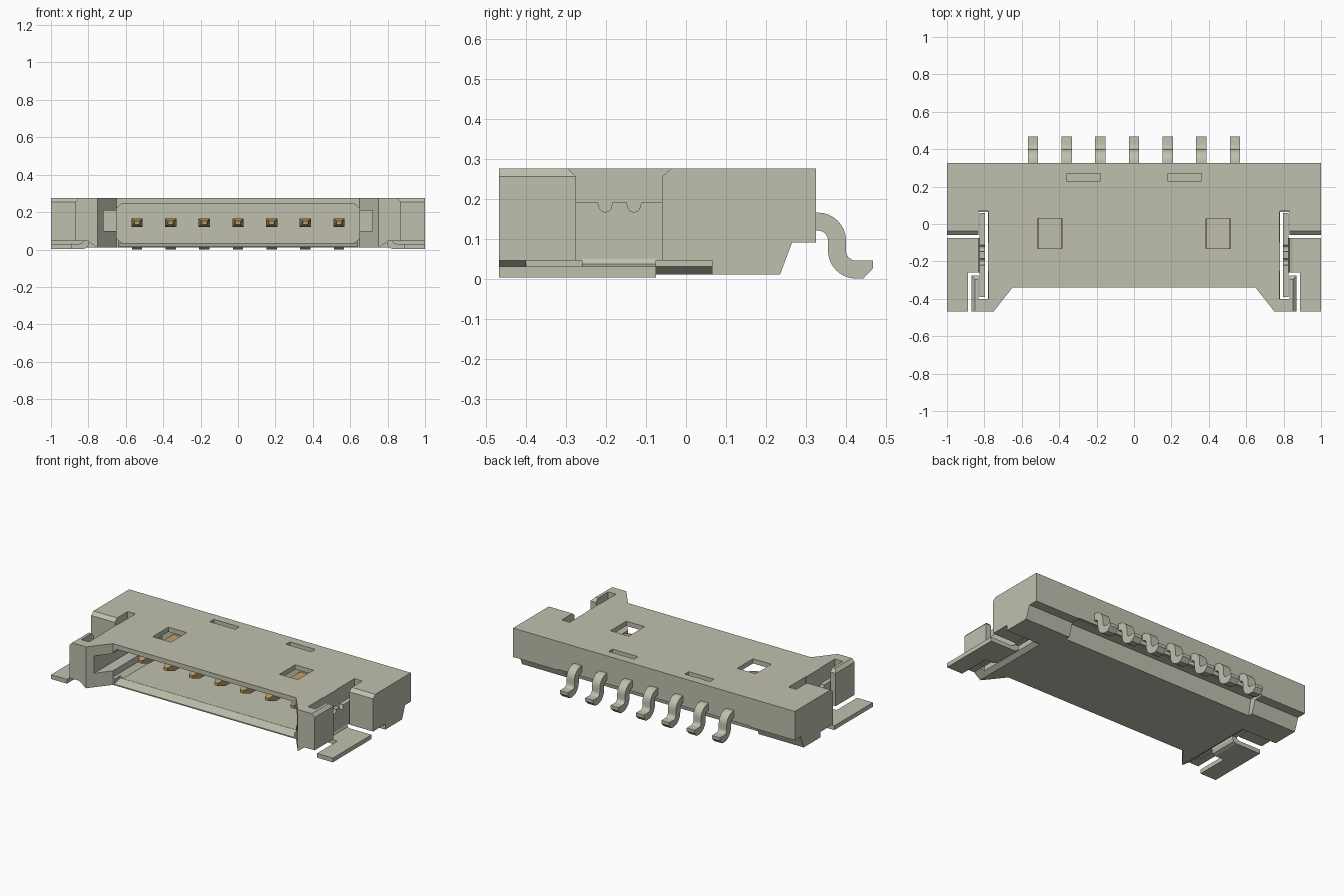
import bpy, bmesh, math
from mathutils import Vector

if "Cube" in bpy.data.objects:
    bpy.data.objects.remove(bpy.data.objects["Cube"])


def material(name, rgb):
    m = bpy.data.materials.new(name)
    m.use_nodes = True
    col = (*rgb, 1)
    m.diffuse_color = col
    m.node_tree.nodes["Principled BSDF"].inputs["Base Color"].default_value = col
    return m


BEIGE = material("warm grey", (0.53, 0.53, 0.43))
GOLD = material("contact gold", (0.50, 0.34, 0.14))


def prism(name, pts, axis, a, b, mat=BEIGE):
    """Extrude a 2D outline along an axis: x takes (y,z), y takes (x,z), z takes (x,y)."""
    place = {"x": lambda p, t: (t, p[0], p[1]),
             "y": lambda p, t: (p[0], t, p[1]),
             "z": lambda p, t: (p[0], p[1], t)}[axis]
    bm = bmesh.new()
    lo = [bm.verts.new(place(p, a)) for p in pts]
    hi = [bm.verts.new(place(p, b)) for p in pts]
    bm.faces.new(lo)
    bm.faces.new(hi[::-1])
    n = len(pts)
    for i in range(n):
        bm.faces.new((lo[i], lo[(i + 1) % n], hi[(i + 1) % n], hi[i]))
    bmesh.ops.recalc_face_normals(bm, faces=bm.faces)
    me = bpy.data.meshes.new(name)
    bm.to_mesh(me)
    bm.free()
    me.materials.append(mat)
    ob = bpy.data.objects.new(name, me)
    bpy.context.collection.objects.link(ob)
    return ob


def box(name, x0, x1, y0, y1, z0, z1, mat=BEIGE):
    return prism(name, [(x0, y0), (x1, y0), (x1, y1), (x0, y1)], "z", z0, z1, mat)


def arc(cy, cz, r, a0, a1, n=8):
    return [(cy + r * math.cos(math.radians(a0 + (a1 - a0) * i / n)),
             cz + r * math.sin(math.radians(a0 + (a1 - a0) * i / n))) for i in range(n + 1)]


def flip(pts, s):
    return [(s * p, q) for p, q in pts]


# Housing: full plan outline, wings at the front and shoulders at the back
half = [(0.65, -0.34), (0.75, -0.467), (0.87, -0.467), (0.87, -0.275), (0.78, -0.275),
        (0.78, -0.06), (1.0, -0.06), (1.0, 0.325)]
housing = prism("housing", half + flip(half, -1)[::-1], "z", 0.01, 0.275)

cut = []
# Mating cavity with clipped corners, flared floor lip and side grooves
cav = [(0.62, 0.035), (0.65, 0.06), (0.65, 0.22), (0.62, 0.245)]
cut.append(prism("cavity_cutter", cav + flip(cav, -1)[::-1], "y", -0.6, 0.16))
cut.append(prism("lip_cutter", [(-0.40, 0.009), (-0.40, 0.05), (-0.28, 0.05), (-0.28, 0.034),
                                (-0.335, 0.018)], "x", -0.64, 0.64))
cut.append(box("groove_cutter", -0.72, 0.72, -0.6, 0.1, 0.10, 0.21))
# Stepped underside at the back, deeper behind the leads
cut.append(prism("rear_step_cutter", [(0.235, 0.01), (0.231, -0.05), (0.4, -0.05), (0.4, 0.09),
                                      (0.265, 0.09)], "x", -1.1, 1.1))
cut.append(prism("rear_recess_cutter", [(0.2, -0.02), (0.36, -0.02), (0.36, 0.085), (0.28, 0.11),
                                        (0.225, 0.11)], "x", -0.68, 0.68))
for s in (1, -1):
    def sbox(name, x0, x1, *r):
        return box(name, min(s * x0, s * x1), max(s * x0, s * x1), *r)
    # Inspection windows and shallow rear pockets in the roof
    cut.append(sbox("window_cutter", 0.385, 0.515, -0.13, 0.03, 0.2, 0.3))
    cut.append(sbox("pocket_cutter", 0.18, 0.36, 0.23, 0.27, 0.235, 0.3))
    # Retainer slots, in the wing and in the shoulder
    cut.append(sbox("wing_slot_cutter", 0.777, 0.832, -0.40, -0.25, 0.03, 0.3))
    cut.append(sbox("shoulder_slot_cutter", 0.777, 0.832, -0.10, 0.07, 0.03, 0.3))
    # Clearance under the wing and shoulder for the solder tab
    cut.append(prism("tab_clearance_cutter", flip([(0.74, 0.0), (0.80, 0.045), (1.1, 0.045),
                                                   (1.1, 0.0)], s), "y", -0.6, 0.065))
    # Chamfers on the wing and shoulder tops
    cut.append(prism("wing_side_chamfer_cutter", flip([(0.85, 0.276), (0.871, 0.254), (0.9, 0.254),
                                                       (0.9, 0.3), (0.85, 0.3)], s), "y", -0.6, -0.2))
    xa, xb = sorted((s * 0.80, s * 1.1))
    cut.append(prism("gap_chamfer_cutter", [(-0.297, 0.3), (-0.297, 0.276), (-0.274, 0.254),
                                            (-0.061, 0.254), (-0.036, 0.276), (-0.036, 0.3)],
                     "x", xa, xb))

for c in cut:
    c.hide_render = True
    mod = housing.modifiers.new(c.name, "BOOLEAN")
    mod.operation = "DIFFERENCE"
    mod.solver = "EXACT"
    mod.object = c
bpy.context.view_layer.update()
mesh = bpy.data.meshes.new_from_object(housing.evaluated_get(bpy.context.evaluated_depsgraph_get()))
housing.modifiers.clear()
housing.data = mesh
mesh.name = "housing"
mesh.materials.clear()
mesh.materials.append(BEIGE)
for p in mesh.polygons:
    p.material_index = 0
for c in cut:
    bpy.data.objects.remove(c)

# Retainers: notched upright plate, bend and L-shaped solder tab on each side
notched = [(-0.39, 0.045), (0.06, 0.045), (0.06, 0.19)]
for c in (-0.13, -0.202):
    notched += [(c + 0.018, 0.19)] + arc(c, 0.182, 0.016, 0, -180, 6) + [(c - 0.018, 0.19)]
notched += [(-0.39, 0.19)]
for s, side in ((1, "left"), (-1, "right")):
    a, b = sorted((s * 0.797, s * 0.826))
    prism(side + "_retainer_plate", notched, "x", a, b)
    bend = [(0.797, 0.1), (0.797, 0.03), (0.805, 0.011), (0.825, 0.003), (0.92, 0.003),
            (0.92, 0.03), (0.85, 0.03), (0.832, 0.036), (0.826, 0.05), (0.826, 0.1)]
    prism(side + "_retainer_bend", flip(bend, s), "y", -0.26, -0.075)
    tab = [(0.887, -0.467), (1.0, -0.467), (1.0, -0.075), (0.86, -0.075), (0.86, -0.26),
           (0.887, -0.26)]
    prism(side + "_solder_tab", flip(tab, s), "z", 0.003, 0.03)

# Contacts: gold pins inside, S-shaped solder leads at the back
lead = ([(0.30, 0.165)] + arc(0.33, 0.095, 0.07, 90, 0) + arc(0.425, 0.07, 0.025, 180, 270)
        + [(0.467, 0.045), (0.467, 0.025), (0.443, 0.0)]
        + arc(0.425, 0.07, 0.07, 270, 180) + arc(0.33, 0.095, 0.025, 0, 90) + [(0.30, 0.12)])
pin = [(-0.22, 0.133), (-0.17, 0.12), (0.18, 0.12), (0.18, 0.165), (-0.17, 0.165), (-0.22, 0.152)]
leads = []
for i in range(7):
    x = (i - 3) * 0.18
    leads.append(prism(f"solder_lead_{i + 1}", lead, "x", x - 0.028, x + 0.028))
    p = prism(f"contact_pin_{i + 1}", pin, "x", x - 0.03, x + 0.03, GOLD)
    for v in p.data.vertices:
        if v.co.y < -0.2:
            v.co.x = x + (v.co.x - x) * 0.45

bpy.ops.object.select_all(action="DESELECT")
for ob in leads:
    ob.select_set(True)
bpy.context.view_layer.objects.active = leads[0]
bpy.ops.object.shade_smooth_by_angle(angle=math.radians(25))
